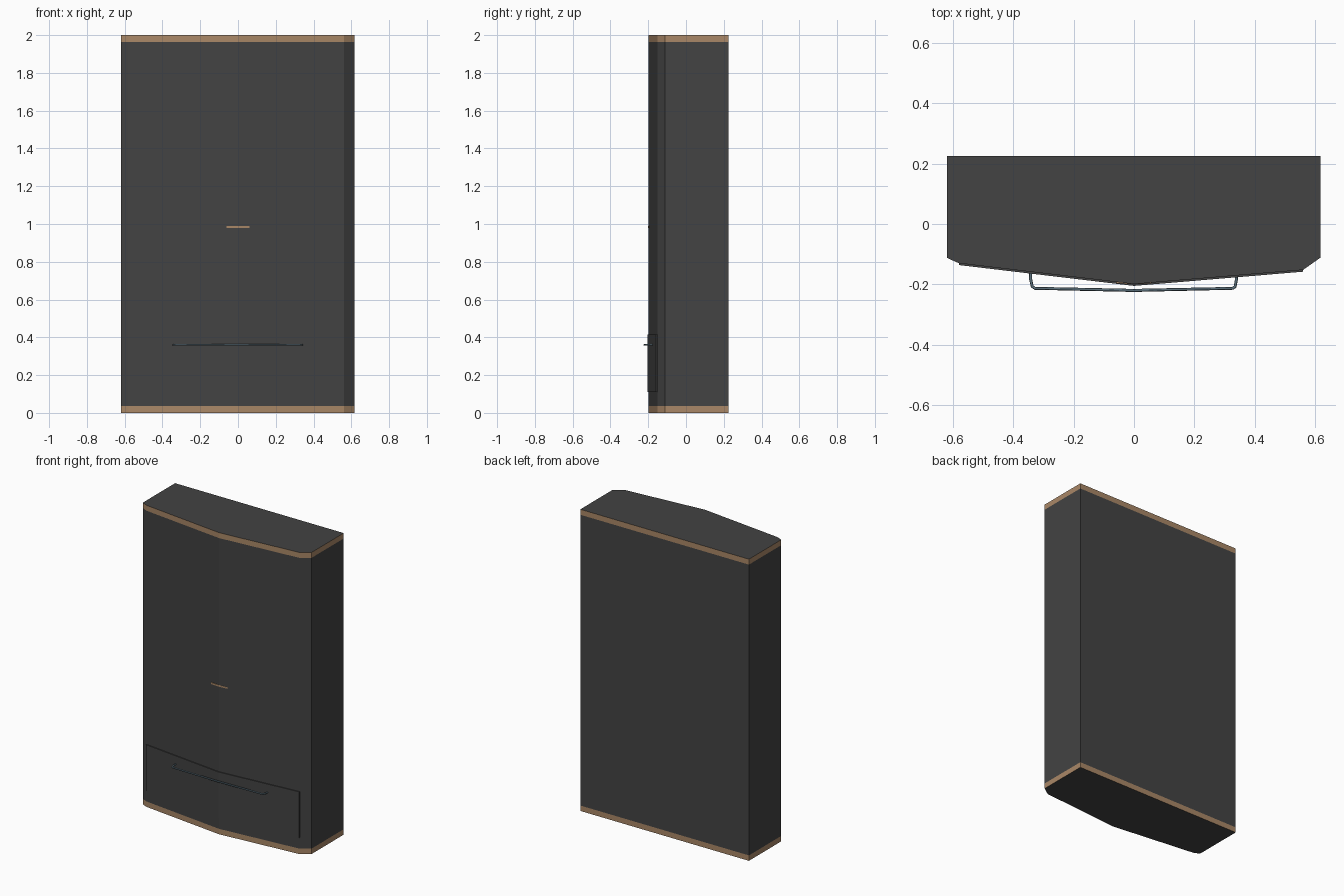
import bpy, bmesh
from mathutils import Vector

if "Cube" in bpy.data.objects:
    bpy.data.objects.remove(bpy.data.objects["Cube"])


def material(name, rgb):
    m = bpy.data.materials.new(name)
    m.diffuse_color = (*rgb, 1)
    m.use_nodes = True
    m.node_tree.nodes["Principled BSDF"].inputs["Base Color"].default_value = m.diffuse_color
    return m


charcoal = material("charcoal", (0.056, 0.056, 0.056))
tan = material("tan_trim", (0.40, 0.245, 0.135))
steel = material("blue_steel", (0.11, 0.17, 0.21))


def prism(bm, outline, z0, z1):
    """Extrude a plan outline from z0 to z1."""
    base = bm.faces.new([bm.verts.new((x, y, z0)) for x, y in outline])
    ext = bmesh.ops.extrude_face_region(bm, geom=[base], use_keep_orig=True)
    bmesh.ops.translate(bm, vec=(0, 0, z1 - z0),
                        verts=[v for v in ext["geom"] if isinstance(v, bmesh.types.BMVert)])
    bmesh.ops.recalc_face_normals(bm, faces=bm.faces[:])


def finish(bm, name, *mats):
    me = bpy.data.meshes.new(name)
    bm.to_mesh(me)
    bm.free()
    for m in mats:
        me.materials.append(m)
    ob = bpy.data.objects.new(name, me)
    bpy.context.collection.objects.link(ob)
    return ob


def cut(bm, faces, co, no):
    edges = {e for f in faces for e in f.edges}
    verts = {v for f in faces for v in f.verts}
    bmesh.ops.bisect_plane(bm, geom=list(faces) + list(edges) + list(verts),
                           plane_co=co, plane_no=no, dist=1e-5)


# cabinet body with a bowed front
BAND = 0.036
Z0, Z1, HALF = 0.985, 1.212, 0.07
front = [(-0.58, -0.13), (0, -0.199), (0.56, -0.152)]
outline = [(-0.62, 0.226), (-0.62, -0.112)] + front + [(0.617, -0.112), (0.617, 0.226)]
bm = bmesh.new()
prism(bm, outline, 0, 2)
for z in (BAND, Z0, Z1, 2 - BAND):
    cut(bm, bm.faces[:], (0, 0, z), (0, 0, 1))


# recess cut into the middle of the front
def panel_faces():
    return [f for f in bm.faces if f.normal.y < -0.9
            and Z0 < f.calc_center_median().z < Z1]


bm.normal_update()
for x in (-HALF, HALF):
    cut(bm, panel_faces(), (x, 0, 0), (1, 0, 0))
bm.normal_update()
hole = [f for f in panel_faces() if abs(f.calc_center_median().x) < HALF]
ext = bmesh.ops.extrude_face_region(bm, geom=hole)
bmesh.ops.translate(bm, vec=(0, 0.014, 0),
                    verts=[v for v in ext["geom"] if isinstance(v, bmesh.types.BMVert)])
bm.normal_update()

# tan bands at top and bottom edges, and tan recess walls
for f in bm.faces:
    c = f.calc_center_median()
    band = abs(f.normal.z) < 0.5 and (c.z < BAND or c.z > 2 - BAND)
    wall = (abs(c.x) < HALF + 0.001 and Z0 - 0.001 < c.z < Z1 + 0.001
            and abs(f.normal.y) < 0.5)
    f.material_index = int(band or wall)
finish(bm, "cabinet_body", charcoal, tan)

# drawer front following the bow
bm = bmesh.new()
prism(bm, [(x, y - 0.006) for x, y in front] + [(x, y + 0.01) for x, y in reversed(front)],
      0.11, 0.415)
finish(bm, "drawer_front", charcoal)

# recess sill
bm = bmesh.new()
prism(bm, [(-0.06, -0.196), (0, -0.2), (0.06, -0.196), (0.06, -0.18), (-0.06, -0.18)],
      0.979, 0.99)
finish(bm, "recess_sill", tan)

# small corner pins in the recess
bm = bmesh.new()
for x in (-0.052, 0.052):
    for z in (1.0, 1.19):
        prism(bm, [(x - 0.003, -0.184), (x + 0.003, -0.184),
                   (x + 0.003, -0.17), (x - 0.003, -0.17)], z - 0.003, z + 0.003)
finish(bm, "corner_pins", tan)

# bent drawer handle
cu = bpy.data.curves.new("drawer_handle", "CURVE")
cu.dimensions = "3D"
cu.bevel_depth = 0.005
cu.bevel_resolution = 1
cu.use_fill_caps = True
path = [(-0.342, -0.15), (-0.342, -0.185), (-0.337, -0.207), (-0.328, -0.213), (0, -0.22),
        (0.328, -0.213), (0.335, -0.207), (0.339, -0.185), (0.339, -0.15)]
sp = cu.splines.new("POLY")
sp.points.add(len(path) - 1)
for p, (x, y) in zip(sp.points, path):
    p.co = (x, y, 0.36, 1)
cu.materials.append(steel)
handle = bpy.data.objects.new("drawer_handle", cu)
bpy.context.collection.objects.link(handle)
bpy.context.view_layer.objects.active = handle
handle.select_set(True)
bpy.ops.object.convert(target="MESH")
